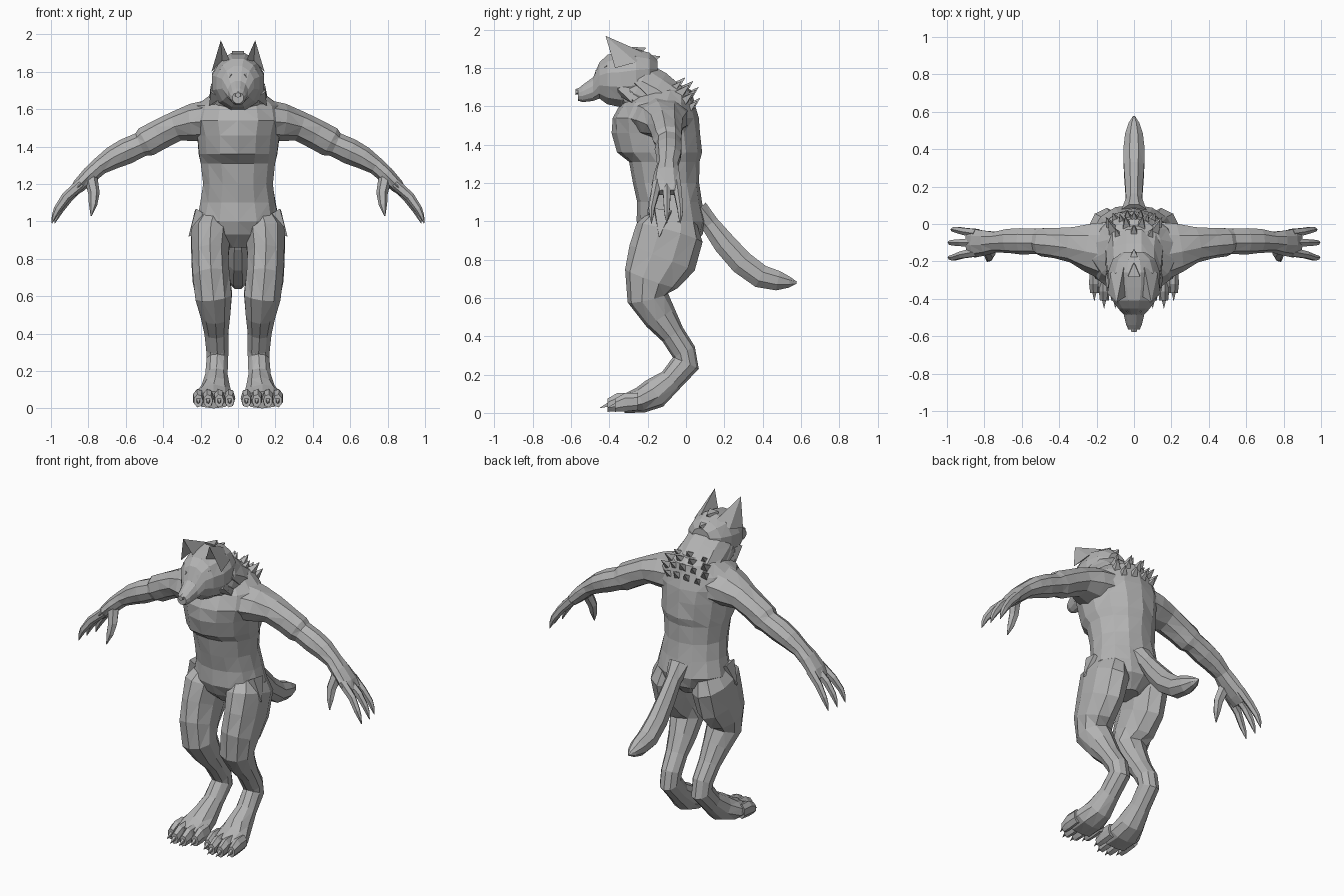
import bpy, bmesh, math, random
from mathutils import Vector

random.seed(4)
fur = bpy.data.materials.new("grey fur")
fur.diffuse_color = (0.45, 0.45, 0.45, 1)
X, Y = Vector((1, 0, 0)), Vector((0, 1, 0))


def ring_loft(bm, pts, u, n=10, fixed=None, jitter=0.0):
    """Skin rings (x, y, z, radius along u, radius across) along a path."""
    c = [Vector(p[:3]) for p in pts]
    rings = []
    for i, p in enumerate(pts):
        t = fixed or (c[min(i + 1, len(c) - 1)] - c[max(i - 1, 0)])
        v = Vector(t).cross(u).normalized()
        a = v.cross(Vector(t)).normalized()
        if a.dot(u) < 0:
            a = -a
        ring = []
        for k in range(n):
            ang = 2 * math.pi * (k + 0.5) / n
            j = 1 + random.uniform(-jitter, jitter)
            q = c[i] + (a * math.cos(ang) * p[3] + v * math.sin(ang) * p[4]) * j * 1.03
            q.z = max(q.z, 0)
            ring.append(bm.verts.new(q))
        rings.append(ring)
    for r, s in zip(rings, rings[1:]):
        for k in range(n):
            m = (k + 1) % n
            bm.faces.new((r[k], r[m], s[m], s[k]))
    bm.faces.new(rings[0])
    bm.faces.new(rings[-1])


def spike(bm, base, tip, r, u=X, n=4, flat=1.0):
    ring_loft(bm, [(*base, r, r * flat), (*tip, r * 0.05, r * 0.05)], u, n)


def finish(name, bm, mirror=False):
    bmesh.ops.triangulate(bm, faces=[f for f in bm.faces if len(f.verts) == 4])
    bmesh.ops.recalc_face_normals(bm, faces=bm.faces)
    me = bpy.data.meshes.new(name)
    bm.to_mesh(me)
    bm.free()
    me.materials.append(fur)
    ob = bpy.data.objects.new(name, me)
    bpy.context.collection.objects.link(ob)
    if mirror:
        m = ob.modifiers.new("mirror", 'MIRROR')
        m.use_mirror_merge = False
    return ob


# Torso: pelvis, narrow waist, overhanging chest, shoulders
bm = bmesh.new()
torso = [(-.07, .86, .06, .08), (-.07, .93, .17, .15), (-.075, 1.0, .22, .175),
         (-.085, 1.1, .20, .165), (-.105, 1.2, .185, .17), (-.115, 1.31, .195, .18),
         (-.14, 1.36, .21, .215), (-.155, 1.46, .22, .225), (-.16, 1.54, .24, .22),
         (-.145, 1.62, .22, .185), (-.115, 1.68, .14, .14), (-.10, 1.71, .07, .09)]
ring_loft(bm, [(0, *p) for p in torso], X, 14, (0, 0, 1), 0.02)
finish("torso", bm)

# Neck ruff
bm = bmesh.new()
ring_loft(bm, [(0, -.08, 1.60, .16, .12), (0, -.17, 1.66, .15, .13),
               (0, -.25, 1.70, .145, .14), (0, -.31, 1.74, .12, .12)], X, 12, None, 0.03)
finish("neck", bm)

# Head with muzzle
bm = bmesh.new()
head = [(-.15, 1.78, .06, .06), (-.19, 1.765, .115, .115), (-.26, 1.75, .14, .15),
        (-.34, 1.74, .14, .145), (-.41, 1.74, .115, .13), (-.452, 1.735, .085, .095),
        (-.485, 1.69, .055, .062), (-.54, 1.667, .042, .045), (-.565, 1.66, .03, .03)]
ring_loft(bm, [(0, *p) for p in head], X, 12, (0, -1, 0))
finish("head", bm)

bm = bmesh.new()
ring_loft(bm, [(0, -.545, 1.682, .022, .02), (0, -.578, 1.675, .016, .014)], X, 6, (0, -1, 0))
finish("nose", bm)

# Ears: triangular shells with a hollow front
bm = bmesh.new()
tip = bm.verts.new((.092, -.42, 1.968))
base = [bm.verts.new(p) for p in ((.04, -.385, 1.85), (.085, -.34, 1.86), (.142, -.37, 1.80),
                                  (.125, -.26, 1.83), (.055, -.23, 1.885))]
for k in range(5):
    bm.faces.new((base[k], base[(k + 1) % 5], tip))
bm.faces.new(base)
finish("ears", bm, True)

# Brows and eyes
bm = bmesh.new()
spike(bm, (.035, -.462, 1.775), (.10, -.41, 1.815), .016, Y)
finish("brows", bm, True)
bm = bmesh.new()
ring_loft(bm, [(.05, -.444, 1.765, .016, .008), (.05, -.458, 1.763, .012, .005)], X, 6, (0, -1, 0))
finish("eyes", bm, True)

# Cheek tufts
bm = bmesh.new()
for y, z in ((-.33, 1.69), (-.28, 1.66), (-.24, 1.72)):
    spike(bm, (.11, y, z), (.152, y + .05, z - .07), .045, Y)
finish("cheek_tufts", bm, True)

# Mane tufts on the back of the head and nape
bm = bmesh.new()
for y, z, ty, tz in ((-.20, 1.84, -.135, 1.86), (-.17, 1.77, -.12, 1.775), (-.27, 1.88, -.21, 1.905)):
    spike(bm, (0, y, z), (0, ty, tz), .045)
for y, z, count, half in ((-.06, 1.70, 3, .08), (-.01, 1.69, 4, .11),
                          (.01, 1.65, 5, .12), (.025, 1.60, 4, .09)):
    for k in range(count):
        x = half * (2 * k / (count - 1) - 1)
        back = abs(x) * .25
        spike(bm, (x, y - back, z - back), (x * 1.25, y + .055 - back, z + .05 - back), .034)
finish("mane_tufts", bm)

# Arms
bm = bmesh.new()
arm = [(.13, -.14, 1.54, .16, .11), (.24, -.125, 1.53, .13, .10), (.33, -.11, 1.51, .095, .08),
       (.42, -.10, 1.465, .082, .078), (.49, -.095, 1.425, .076, .08), (.52, -.09, 1.41, .068, .066),
       (.60, -.09, 1.375, .07, .068), (.67, -.09, 1.34, .065, .06), (.74, -.095, 1.295, .055, .047),
       (.79, -.10, 1.25, .065, .045), (.85, -.10, 1.19, .075, .036), (.885, -.10, 1.15, .066, .022)]
ring_loft(bm, arm, Y, 9, None, 0.03)
finish("arms", bm, True)

# Clawed fingers and thumb
bm = bmesh.new()
for y0, y1, dx in ((-.05, -.03, -.015), (-.10, -.10, 0), (-.15, -.18, 0)):
    ring_loft(bm, [(.84, y0, 1.20, .026, .028), (.92 + dx, (y0 + y1) / 2, 1.13, .021, .025),
                   (.965 + dx, y1, 1.065, .017, .02), (.982 + dx, y1, 1.03, .012, .014),
                   (.995 + dx, y1, .99, .002, .002)], Y, 6)
ring_loft(bm, [(.79, -.12, 1.25, .035, .035), (.77, -.16, 1.15, .026, .03),
               (.775, -.18, 1.09, .02, .022), (.785, -.20, 1.03, .003, .003)], Y, 6)
finish("fingers", bm, True)

# Digitigrade legs
bm = bmesh.new()
leg = [(.12, -.06, 1.04, .07, .11), (.145, -.085, .94, .11, .175), (.15, -.125, .81, .10, .175),
       (.145, -.18, .70, .10, .14), (.13, -.20, .60, .10, .105), (.12, -.135, .50, .08, .085),
       (.115, -.07, .41, .065, .062), (.11, -.012, .32, .06, .062), (.11, -.0, .26, .058, .072),
       (.115, -.08, .17, .06, .062), (.12, -.165, .10, .078, .08), (.13, -.24, .065, .10, .065),
       (.13, -.33, .045, .10, .045)]
ring_loft(bm, leg, X, 10, None, 0.02)
finish("legs", bm, True)

# Toes and claws
bm = bmesh.new()
for x, y in ((.045, -.37), (.10, -.41), (.16, -.41), (.212, -.37)):
    ring_loft(bm, [(x, y + .12, .06, .028, .045), (x, y + .05, .055, .03, .048),
                   (x, y, .04, .024, .034)], X, 7, (0, -1, 0))
    spike(bm, (x, y + .01, .045), (x, y - .042, .025), .016)
finish("toes", bm, True)

# Hip fur wedge
bm = bmesh.new()
spike(bm, (.19, -.12, 1.04), (.262, -.14, .92), .06, Y)
finish("hip_tufts", bm, True)

# Tail
bm = bmesh.new()
tail = [(.06, 1.06, .07, .06), (.125, .985, .045, .05), (.20, .885, .05, .062), (.29, .785, .057, .066),
        (.39, .712, .06, .064), (.48, .69, .05, .054), (.54, .682, .03, .03), (.578, .68, .005, .006)]
ring_loft(bm, [(0, *p) for p in tail], X, 8)
finish("tail", bm)
